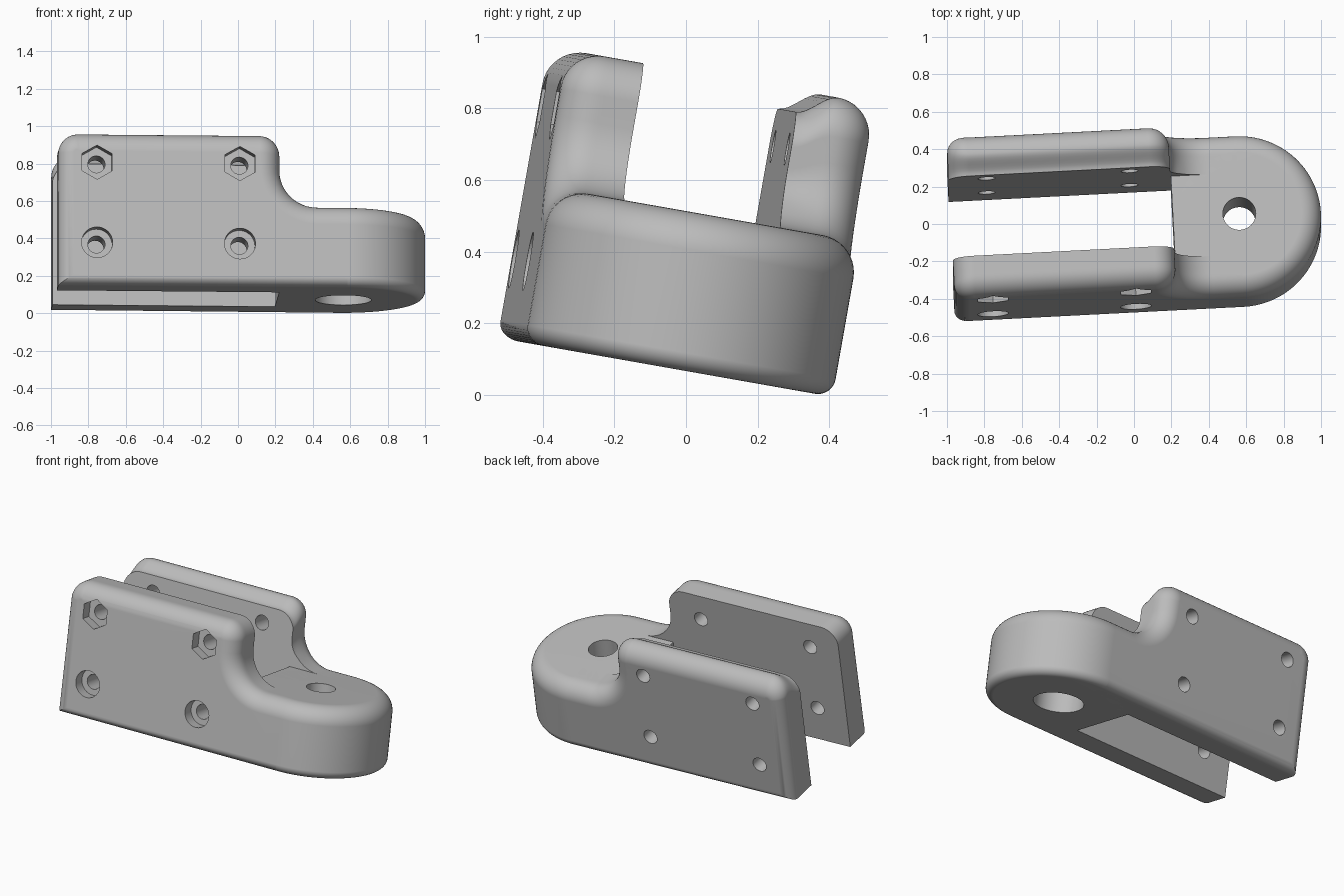
import bpy, bmesh
from math import sin, cos, pi, radians
from mathutils import Matrix, Vector

if "Cube" in bpy.data.objects:
    bpy.data.objects.remove(bpy.data.objects["Cube"])

# Main dimensions in the bracket's own upright frame (origin under the pivot hole)
R = 0.437            # half width and radius of the round end
SLOT = 0.222         # half width of the slot
LEFT, STEP = -1.545, -0.36
TALL, LOW = 0.826, 0.44
TOP_R, BOTTOM_R, END_R = 0.105, 0.05, 0.08
PLACE = (Matrix.Translation((0.563, -0.021, 0.07))
         @ Matrix.Rotation(radians(-10), 4, 'X') @ Matrix.Rotation(radians(3), 4, 'Z'))

grey = bpy.data.materials.new("plain grey")
grey.use_nodes = True
grey.diffuse_color = (0.5, 0.5, 0.5, 1)
grey.node_tree.nodes["Principled BSDF"].inputs["Base Color"].default_value = (0.5, 0.5, 0.5, 1)


def add_rings(bm, rings, closed=False):
    """Skin a series of point loops; cap the ends unless the series closes."""
    loops = [[bm.verts.new(p) for p in ring] for ring in rings]
    n = len(loops[0])
    pairs = list(zip(loops, loops[1:]))
    if closed:
        pairs.append((loops[-1], loops[0]))
    else:
        bm.faces.new(loops[0])
        bm.faces.new(loops[-1])
    for a, b in pairs:
        for i in range(n):
            j = (i + 1) % n
            bm.faces.new((a[i], a[j], b[j], b[i]))


def make_object(name, bm):
    bmesh.ops.recalc_face_normals(bm, faces=bm.faces)
    mesh = bpy.data.meshes.new(name)
    bm.to_mesh(mesh)
    bm.free()
    mesh.materials.append(grey)
    obj = bpy.data.objects.new(name, mesh)
    bpy.context.collection.objects.link(obj)
    return obj


def select_only(obj):
    bpy.ops.object.select_all(action='DESELECT')
    obj.select_set(True)
    bpy.context.view_layer.objects.active = obj


def finish(obj, cutters=()):
    """Cut the holes, shade, and lean the part into its final pose."""
    select_only(obj)
    for cutter in cutters:
        mod = obj.modifiers.new("cut", 'BOOLEAN')
        mod.operation, mod.solver, mod.object = 'DIFFERENCE', 'EXACT', cutter
        bpy.ops.object.modifier_apply(modifier=mod.name)
    obj.data.transform(PLACE)
    bpy.ops.object.shade_smooth_by_angle(angle=radians(30))
    mod = obj.modifiers.new("even shading", 'WEIGHTED_NORMAL')
    mod.keep_sharp = True


def wall_profile():
    """Side outline as (point, fillet inset, fillet depth)."""
    pts = [(Vector((0, 0)), Vector((0, BOTTOM_R)), BOTTOM_R),
           (Vector((LEFT, 0)), Vector((END_R, BOTTOM_R)), (END_R + BOTTOM_R) / 2)]
    corner, hollow, steps = 0.11, 0.2, 12

    def arc(cx, cz, rad, a0, a1, r0, r1, side):
        for i in range(steps + 1):
            t = i / steps
            a = radians(a0 + (a1 - a0) * t)
            d = Vector((cos(a), sin(a)))
            r = r0 + (r1 - r0) * t
            pts.append((Vector((cx, cz)) + d * rad, d * r * side, r))

    arc(LEFT + corner, TALL - corner, corner, 180, 90, END_R, TOP_R, -1)
    arc(STEP - corner, TALL - corner, corner, 90, 0, TOP_R, TOP_R, -1)
    arc(STEP + hollow, LOW + hollow, hollow, 180, 270, TOP_R, TOP_R, 1)
    pts.append((Vector((0, LOW)), Vector((0, -TOP_R)), TOP_R))
    return pts


def make_wall(name, side, drop):
    """Side wall: filleted outside, flat inside, with an optional dipped inner top."""
    profile, rings = wall_profile(), []
    for k in range(11):
        a = pi / 2 * k / 10
        ring = []
        for p, inset, depth in profile:
            q = p + inset * (1 - sin(a))
            ring.append((q.x, side * (R - depth * (1 - cos(a))), q.y))
        rings.append(ring)
    for k in range(1, 9):
        t = k / 8
        dip = drop * t * t * (3 - 2 * t)
        ring = []
        for p, inset, depth in profile:
            y = (R - depth) * (1 - t) + SLOT * t
            weight = max(0, min(1, (p.y - 0.5) / 0.26))
            ring.append((p.x, side * y, p.y - dip * weight))
        rings.append(ring)
    bm = bmesh.new()
    add_rings(bm, rings)
    return make_object(name, bm)


def make_cutter(name, pieces):
    """Prisms along y: (x, z, radius, sides, y start, y end)."""
    bm = bmesh.new()
    for x, z, rad, sides, y0, y1 in pieces:
        angles = [pi / 2 + 2 * pi * i / sides for i in range(sides)]
        add_rings(bm, [[(x + rad * cos(a), y, z + rad * sin(a)) for a in angles]
                       for y in (y0, y1)])
    obj = make_object(name, bm)
    obj.hide_render = True
    return obj


# Bolt holes, with hexagonal pockets above and round pockets below on the front
columns, upper, lower = (-1.341, -0.576), 0.66, 0.225
bores = make_cutter("bolt_bores", [(x, z, 0.046, 32, -0.6, 0.6)
                                   for x in columns for z in (upper, lower)])
pockets = make_cutter("bolt_pockets", [(x, z, rad, sides, -0.6, -R + 0.07)
                                       for x in columns
                                       for z, rad, sides in ((upper, 0.093, 6), (lower, 0.083, 48))])

finish(make_wall("front_wall", -1, 0), (bores, pockets))
finish(make_wall("back_wall", 1, 0.06), (bores,))
for cutter in (bores, pockets):
    bpy.data.objects.remove(cutter)

# Round end, turned around the stepped pivot hole
BORE, WIDE, SHELF = 0.088, 0.15, 0.14
section = [(BORE, LOW), (BORE, SHELF), (WIDE, SHELF), (WIDE, 0)]
for i in range(11):
    a = pi / 2 * i / 10
    section.append((R - BOTTOM_R * (1 - sin(a)), BOTTOM_R * (1 - cos(a))))
for i in range(11):
    a = pi / 2 * i / 10
    section.append((R - TOP_R * (1 - cos(a)), LOW - TOP_R * (1 - sin(a))))
bm = bmesh.new()
add_rings(bm, [[(r * cos(a), r * sin(a), z) for r, z in section]
               for a in (2 * pi * i / 96 for i in range(96))], closed=True)
# Trim where the slot begins
bmesh.ops.bisect_plane(bm, geom=bm.verts[:] + bm.edges[:] + bm.faces[:],
                       plane_co=(STEP + 0.01, 0, 0), plane_no=(-1, 0, 0), clear_outer=True)
finish(make_object("round_end", bm))

# Square bridge closing the slot between the walls
bm = bmesh.new()
add_rings(bm, [[(x, -SLOT, 0), (x, SLOT, 0), (x, SLOT, LOW), (x, -SLOT, LOW)]
               for x in (STEP + 0.005, -0.17)])
finish(make_object("slot_bridge", bm))
